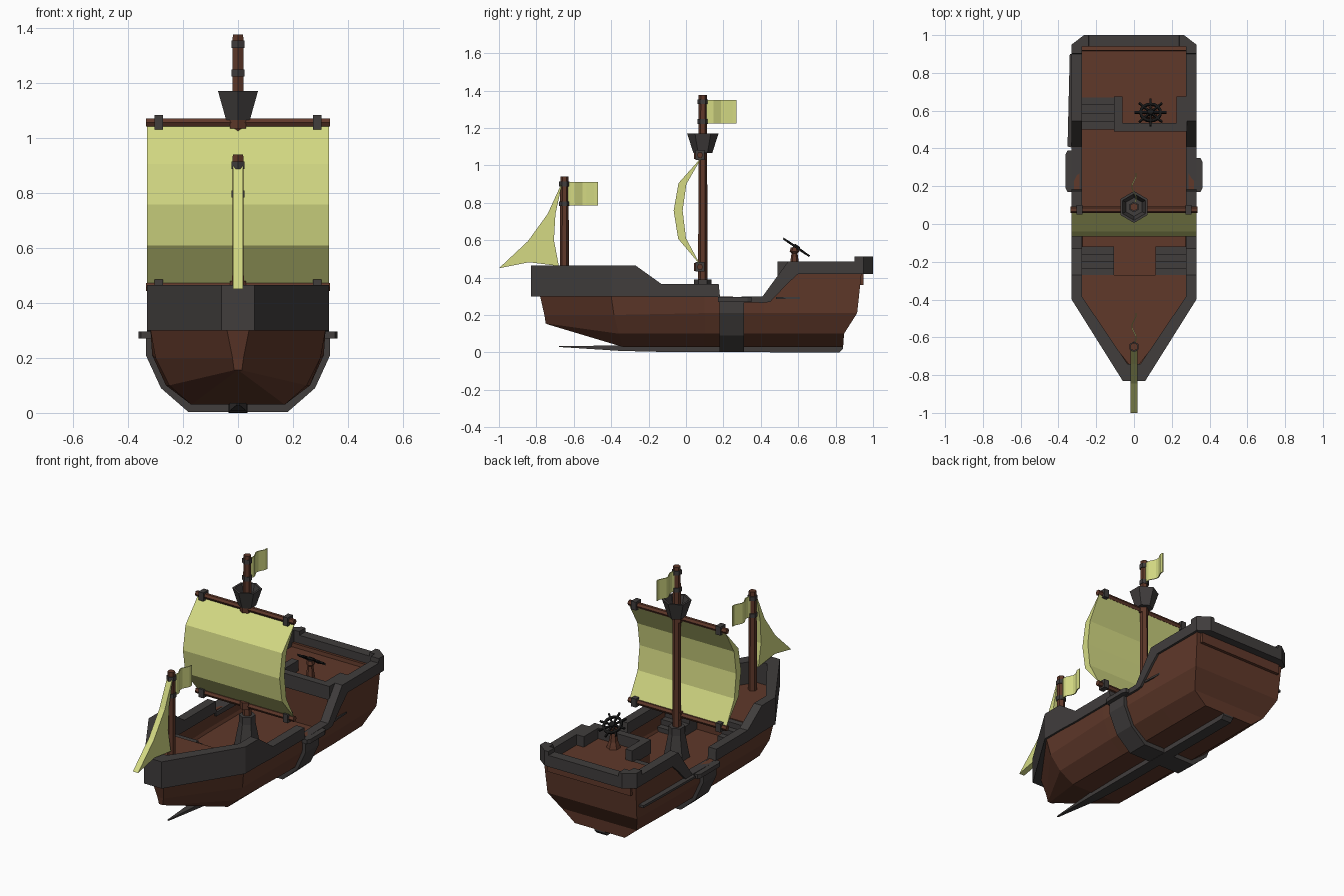
import bpy, bmesh, math
from mathutils import Matrix, Vector

if "Cube" in bpy.data.objects:
    bpy.data.objects.remove(bpy.data.objects["Cube"])


def material(name, rgb):
    m = bpy.data.materials.new(name)
    m.diffuse_color = (*rgb, 1)
    m.use_nodes = True
    m.node_tree.nodes["Principled BSDF"].inputs["Base Color"].default_value = m.diffuse_color
    return m


WOOD = material("brown_wood", (0.115, 0.04, 0.023))
TRIM = material("dark_trim", (0.052, 0.047, 0.046))
SAIL = material("sail_cloth", (0.66, 0.70, 0.23))
BLACK = material("black_iron", (0.008, 0.008, 0.008))


def mesh(name, verts, faces, mat):
    bm = bmesh.new()
    vs = [bm.verts.new(v) for v in verts]
    for f in faces:
        bm.faces.new([vs[i] for i in f])
    bmesh.ops.recalc_face_normals(bm, faces=bm.faces)
    me = bpy.data.meshes.new(name)
    bm.to_mesh(me)
    bm.free()
    me.materials.append(mat)
    ob = bpy.data.objects.new(name, me)
    bpy.context.collection.objects.link(ob)
    return ob


def loft(name, rings, mat, caps=True, loop=False):
    """Join equal-sized closed rings with quads."""
    n, k = len(rings[0]), len(rings)
    verts = [p for r in rings for p in r]
    faces = []
    for a in range(k if loop else k - 1):
        b = (a + 1) % k
        faces += [(a*n+i, a*n+(i+1) % n, b*n+(i+1) % n, b*n+i) for i in range(n)]
    if caps and not loop:
        faces += [tuple(range(n)), tuple(range((k-1)*n, k*n))]
    return mesh(name, verts, faces, mat)


def prism(name, pts, a, b, axis, mat):
    """Extrude a 2D outline from a to b along an axis."""
    def put(p, t):
        return {"x": (t, *p), "y": (p[0], t, p[1]), "z": (*p, t)}[axis]
    return loft(name, [[put(p, t) for p in pts] for t in (a, b)], mat)


def box(name, x0, x1, y0, y1, z0, z1, mat):
    return prism(name, [(x0, y0), (x1, y0), (x1, y1), (x0, y1)], z0, z1, "z", mat)


def lathe(name, x, y, prof, mat, n=6):
    """Stack of n-sided rings given as (radius, z), vertices toward +-y."""
    ang = [math.pi/2 + 2*math.pi*i/n for i in range(n)]
    return loft(name, [[(x+r*math.cos(t), y+r*math.sin(t), z) for t in ang]
                       for r, z in prof], mat)


# Hull: half sections from keel to gunwale as (x, y, z)
def section(y, top):
    return [(.17, y, .03), (.262, y, .1), (.312, y, .21), (.318, y, top)]


stations = [
    [(.008, -.74, .15), (.014, -.75, .155), (.02, -.757, .2), (.04, -.78, .3)],
    [(.17, -.34, .03), (.25, -.36, .1), (.3, -.385, .2), (.318, -.4, .3)],
    section(0.1, .3), section(.42, .29), section(.56, .43),
    [(.17, .84, .03), (.255, .845, .1), (.305, .915, .21), (.315, .94, .44)]]
rings = [[p for p in reversed(s)] + [(-x, y, z) for x, y, z in s] for s in stations]
faces = [(a*8+i, a*8+i+1, a*8+i+9, a*8+i+8) for a in range(5) for i in range(7)]
faces += [(o+i, o+i+1, o+6-i, o+7-i) for o in (0, 40) for i in range(3)]
hull = mesh("hull", [p for r in rings for p in r], faces, WOOD)
sol = hull.modifiers.new("thickness", "SOLIDIFY")
sol.thickness = .03
sol.offset = -1

# Decks
box("main_deck", -.285, .285, -.28, .52, .17, .2, WOOD)
prism("fore_deck", [(.3, -.27), (.3, -.39), (.03, -.74), (-.03, -.74), (-.3, -.39), (-.3, -.27)],
      .29, .33, "z", WOOD)
box("fore_bulkhead", -.285, .285, -.29, -.27, .18, .3, WOOD)
prism("stern_deck", [(.29, .5), (.29, .9), (.285, .95), (-.285, .95), (-.29, .9), (-.29, .67), (-.1, .67), (-.1, .5)],
      .36, .42, "z", WOOD)
prism("stern_bulkhead", [(.285, .5), (.285, .7), (-.285, .7), (-.285, .67), (-.1, .67), (-.1, .5)],
      .18, .37, "z", WOOD)

# Gunwale ribbon around the ship: outer x, y, inner x, y, bottom z, top z
half = [(.06, -.83, .035, -.74, .3, .465), (.33, -.4, .275, -.385, .3, .465)]
for y, zb, zt in [(-.27, .3, .465), (-.13, .295, .365), (.175, .295, .365), (.182, .27, .295),
                  (.41, .265, .3), (.45, .27, .355), (.545, .37, .485), (.6, .42, .485),
                  (.9, .42, .485), (.902, .42, .513)]:
    half.append((.33, y, .275, y, zb, zt))
half += [(.33, .95, .275, .94, .42, .513), (.265, 1, .245, .94, .42, .513),
         (.24, 1, .24, .94, .42, .513), (.238, 1, .238, .94, .42, .49)]
full = half + [(-a, b, -c, d, e, f) for a, b, c, d, e, f in reversed(half)]
loft("gunwale", [[(a, b, e), (a, b, f), (c, d, f), (c, d, e)] for a, b, c, d, e, f in full],
     TRIM, loop=True)

# Steps to both raised decks
def stairs(name, x0, x1, y0, y1, z0, z1, n=4):
    pts = [(y0, z0)]
    for i in range(n):
        z = z0 + (z1-z0)*(i+1)/n
        pts += [(y0+(y1-y0)*i/n, z), (y0+(y1-y0)*(i+1)/n, z)]
    prism(name, pts + [(y1, z0)], x0, x1, "x", TRIM)


stairs("fore_stairs_right", .115, .28, -.12, -.272, .195, .325)
stairs("fore_stairs_left", -.28, -.105, -.12, -.272, .195, .325)
stairs("stern_stairs", -.28, -.1, .5, .672, .195, .415)

# Rail along the front of the stern deck
prism("stern_deck_rail", [(-.105, .49), (.28, .49), (.28, .675), (.225, .675), (.225, .535),
                          (-.06, .535), (-.06, .675), (-.105, .675)], .4, .485, "z", TRIM)

# Band under the hull, side ledges and planks
outer = [(.335, .285), (.335, .21), (.28, .09), (.18, .003)]
inner = [(.15, .033), (.25, .105), (.3, .21), (.3, .285)]
u = outer + [(-x, z) for x, z in reversed(outer)]
v = [(-x, z) for x, z in reversed(inner)] + inner
prism("hull_band", u + v, .18, .31, "y", TRIM)
for s, end, side in [(1, .35, "right"), (-1, .39, "left")]:
    prism("side_ledge_" + side, [(s*.3, .17), (s*.352, .17), (s*.362, .19), (s*.362, end-.02),
                                 (s*.352, end), (s*.3, end)], .27, .296, "z", TRIM)
prism("left_plank", [(-.31, .4), (-.352, .41), (-.34, .9), (-.31, .9)], .282, .296, "z", TRIM)
prism("right_plank", [(.31, .48), (.326, .48), (.318, .61)], .285, .296, "z", TRIM)

# Keel tapering to a spike at the bow
loft("keel", [[(-w, y, a), (w, y, a), (w, y, b), (-w, y, b)] for w, y, a, b in
              [(.004, -.68, .029, .035), (.03, -.35, .008, .036), (.035, -.1, .002, .034),
               (.035, .82, 0, .034), (.035, .84, .02, .034)]], TRIM)

# Masts with rings
MY, FY = .09, -.65
lathe("main_mast", 0, MY, [(.026, .19), (.022, 1.375)], WOOD)
lathe("fore_mast", 0, FY, [(.025, .32), (.022, .94)], WOOD)
lathe("main_mast_foot", 0, MY, [(.075, .195), (.047, .345), (.047, .39)], TRIM)
for y, zs in [(MY, (1.235, 1.34)), (FY, (.795, .9))]:
    for z in zs:
        lathe("mast_ring", 0, y, [(.028, z-.013), (.028, z+.013)], TRIM)

# Crow's nest, hollow on top
lathe("lookout_basket", 0, MY, [(.05, 1.065), (.084, 1.17), (.07, 1.17), (.05, 1.1)], TRIM)

# Yards with clamps
for name, z in [("upper_yard", 1.055), ("lower_yard", .457)]:
    ring = [(.075+.017*math.cos(i*math.pi/3), z+.017*math.sin(i*math.pi/3)) for i in range(6)]
    prism(name, ring, -.335, .335, "x", WOOD)
    lathe(name + "_mast_knot", 0, MY-.012, [(.034, z-.022), (.034, z+.022)], WOOD)
    for s in (-1, 1):
        box(name + "_clamp", s*.288-.016, s*.288+.016, .05, .1, z-.025, z+.027, TRIM)

# Main sail: curved crescent section
front = [(.085, 1.045), (-.04, .905), (-.066, .758), (-.042, .608), (.078, .465)]
back = [(.0, .61), (-.018, .758), (.002, .9)]
prism("main_sail", front + back, -.33, .33, "x", SAIL)

# Triangular fore sail
prism("fore_sail", [(-.66, .915), (-.74, .74), (-.845, .595), (-1, .45), (-.84, .482),
                    (-.68, .462), (-.706, .6), (-.698, .74)], -.018, .018, "x", SAIL)

# Waving flags
for name, y0, z0, z1 in [("main_flag", .105, 1.225, 1.35), ("fore_flag", -.635, .785, .912)]:
    w = [(.012*math.sin(i*math.pi/3), y0 + .165*i/8) for i in range(9)]
    prism(name, [(x+.003, y) for x, y in w] + [(x-.003, y) for x, y in reversed(w)],
          z0, z1, "z", SAIL)

# Steering wheel on its post
WX = .088
lathe("wheel_post", WX, .58, [(.042, .415), (.034, .44), (.026, .46), (.016, .53), (.026, .54), (.02, .56)], WOOD)
tilt = Matrix.Translation((WX, .59, .562)) @ Matrix.Rotation(math.radians(-34), 4, "X")


def circle(r, z):
    return [Vector((r*math.cos(i*math.pi/8), r*math.sin(i*math.pi/8), z)) for i in range(16)]


loft("wheel_rim", [circle(.06, -.006), circle(.06, .006), circle(.046, .006), circle(.046, -.006)],
     BLACK, loop=True).matrix_world = tilt
loft("wheel_hub", [circle(.017, -.012), circle(.017, .012)], BLACK).matrix_world = tilt
for i in range(4):
    spoke = box("wheel_spoke", -.085, .085, -.005, .005, -.005, .005, BLACK)
    spoke.matrix_world = tilt @ Matrix.Rotation(i*math.pi/4, 4, "Z")
